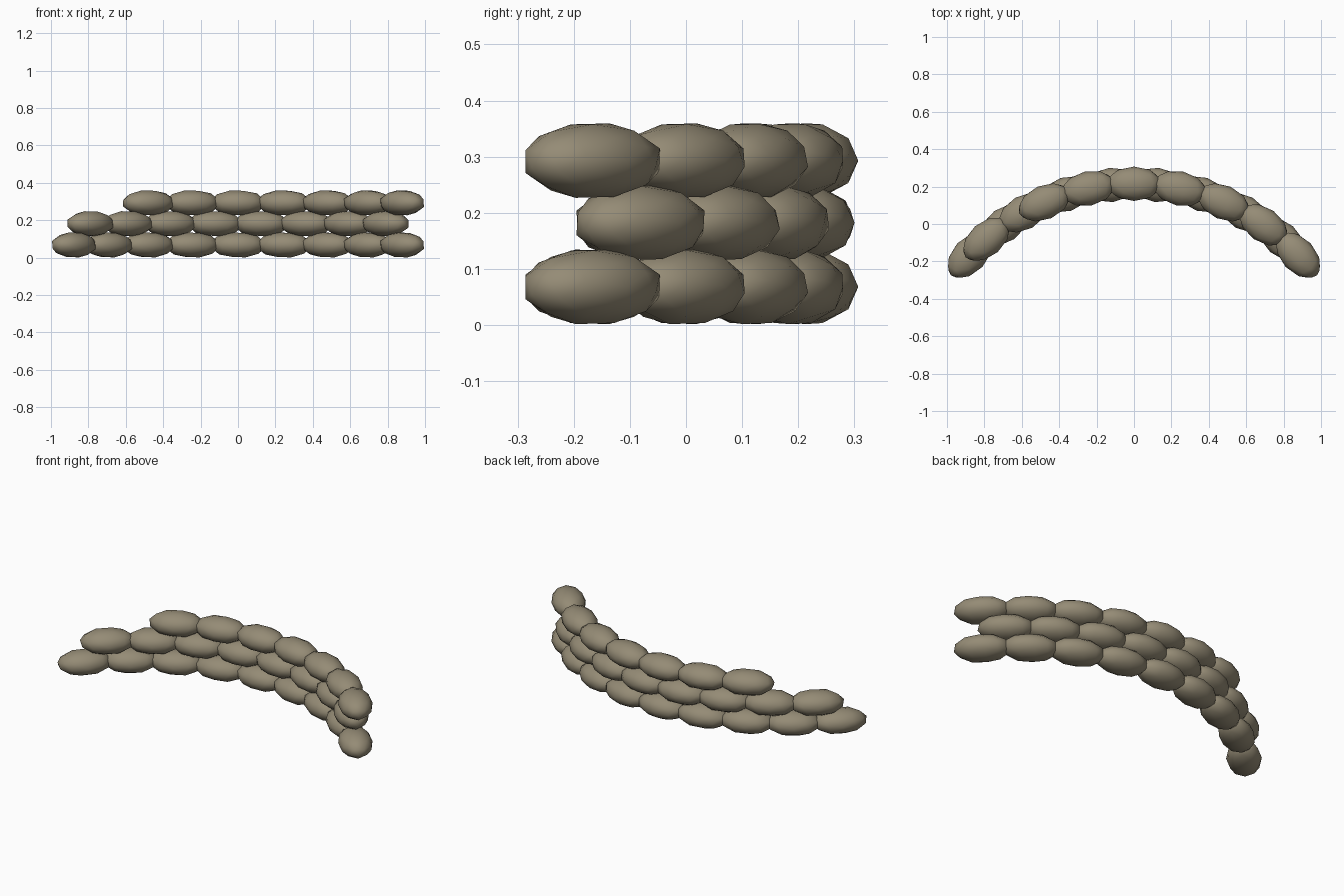
import bpy, math
from mathutils import Matrix, Vector

cube = bpy.data.objects.get("Cube")
if cube:
    bpy.data.objects.remove(cube, do_unlink=True)

# Burlap colour
burlap = bpy.data.materials.new("burlap")
burlap.use_nodes = True
burlap.diffuse_color = (0.30, 0.26, 0.18, 1)
shader = burlap.node_tree.nodes["Principled BSDF"]
shader.inputs["Base Color"].default_value = burlap.diffuse_color
shader.inputs["Roughness"].default_value = 0.9

RADIUS = 1.2                      # arc of the wall
ARC_CENTRE = Vector((0, -0.985, 0))
STEP = math.radians(11.75)        # angle between neighbouring bags
BAG_SIZE = (0.15, 0.092, 0.069)   # half length, half depth, half height


def bag(name, angle, z):
    """One plump low-poly sack lying along the arc."""
    bpy.ops.mesh.primitive_ico_sphere_add(subdivisions=2, radius=1)
    obj = bpy.context.object
    obj.name = name
    # Turn the facets first, so that the sack sags to one side when flattened
    facets = Matrix.Rotation(math.radians(-16), 4, 'Y') @ Matrix.Rotation(math.pi, 4, 'Z')
    obj.data.transform(Matrix.Diagonal((*BAG_SIZE, 1)) @ facets)
    obj.location = ARC_CENTRE + Vector((RADIUS * math.sin(angle), RADIUS * math.cos(angle), z))
    obj.rotation_euler.z = -angle
    obj.data.materials.append(burlap)
    bpy.ops.object.shade_smooth()


# Rows: name, height, first and last place along the arc
rows = [
    ("bottom", 0.068, -4, 4),
    ("middle", 0.182, -3.5, 3.5),
    ("top", 0.293, -2, 4),
]
for row, z, first, last in rows:
    for i in range(int(last - first) + 1):
        bag(f"{row}_sandbag_{i + 1}", (first + i) * STEP, z)
